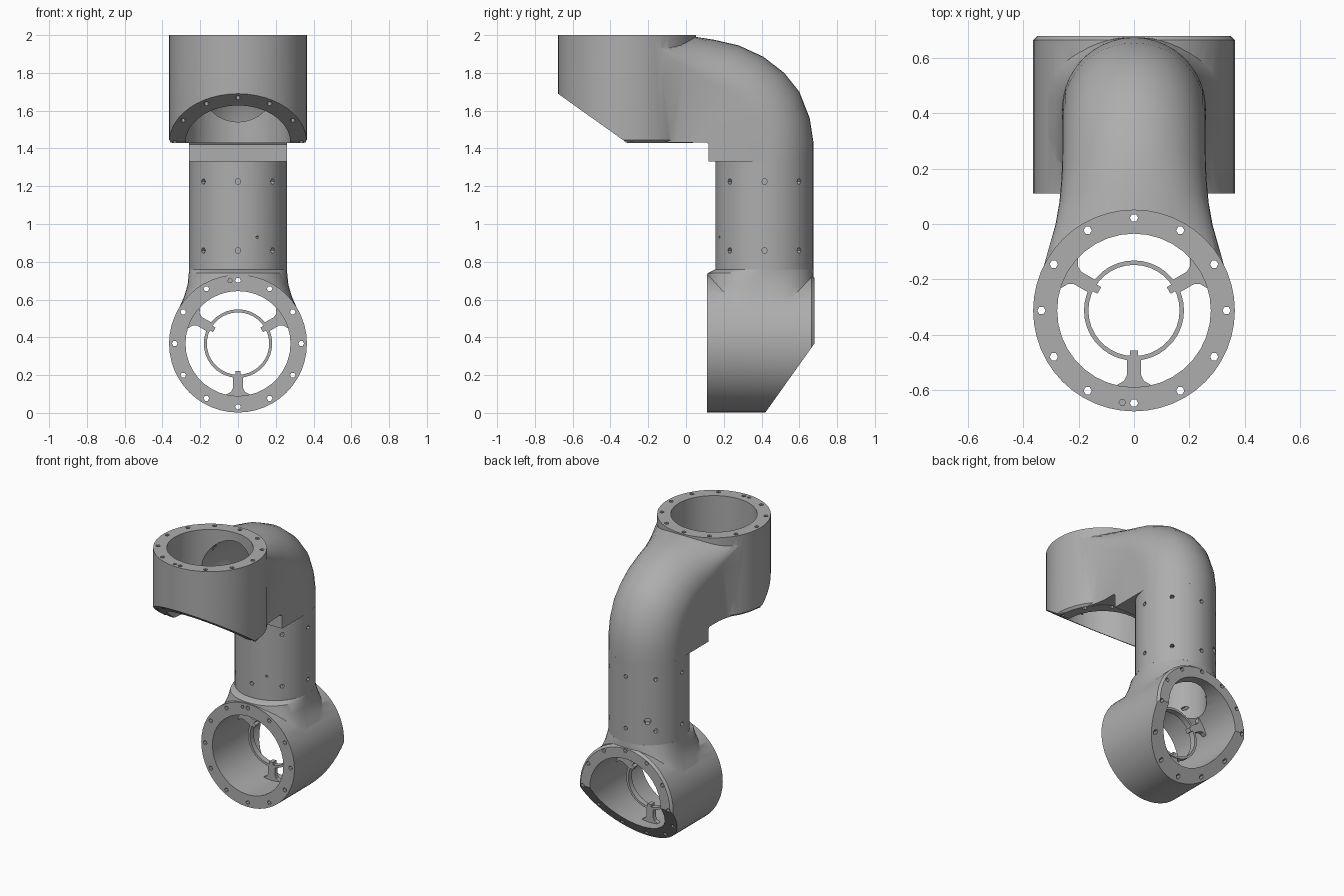
import bpy, bmesh
from math import sin, cos, pi, radians
from mathutils import Vector

cube = bpy.data.objects.get("Cube")
if cube:
    bpy.data.objects.remove(cube)

metal = bpy.data.materials.new("cast_grey")
GREY = (0.42, 0.42, 0.42, 1)
metal.diffuse_color = GREY
metal.use_nodes = True
metal.node_tree.nodes["Principled BSDF"].inputs["Base Color"].default_value = GREY


# Joint frames: u across, v towards the tube, t depth from the mounting face
def upper(u, v, t):
    return Vector((u, v - 0.313, 2 - t))


def lower(u, v, t):
    return Vector((u, t + 0.11, v + 0.367))


def plain(x, y, z):
    return Vector((x, y, z))


def add_loft(bm, rings, closed=False):
    """Skin a row of equal rings, capping the ends unless it loops."""
    rows = [[bm.verts.new(p) for p in ring] for ring in rings]
    n = len(rows[0])
    for a, b in zip(rows, rows[1:] + rows[:1] if closed else rows[1:]):
        for i in range(n):
            j = (i + 1) % n
            bm.faces.new((a[i], a[j], b[j], b[i]))
    if not closed:
        bm.faces.new(rows[0])
        bm.faces.new(rows[-1])


def finish(bm, name):
    bmesh.ops.recalc_face_normals(bm, faces=bm.faces)
    mesh = bpy.data.meshes.new(name)
    bm.to_mesh(mesh)
    bm.free()
    mesh.materials.append(metal)
    ob = bpy.data.objects.new(name, mesh)
    bpy.context.collection.objects.link(ob)
    return ob


def loft(name, rings):
    bm = bmesh.new()
    add_loft(bm, rings)
    return finish(bm, name)


def circle(frame, r, t, n=48, u=0, v=0):
    return [frame(u + r * cos(2 * pi * i / n), v + r * sin(2 * pi * i / n), t) for i in range(n)]


def combine(ob, other, operation, keep=False):
    bpy.context.view_layer.objects.active = ob
    mod = ob.modifiers.new(operation, 'BOOLEAN')
    mod.operation, mod.object, mod.solver = operation, other, 'EXACT'
    bpy.ops.object.modifier_apply(modifier=mod.name)
    if not keep:
        bpy.data.objects.remove(other)


def smooth(ob):
    bpy.ops.object.select_all(action='DESELECT')
    ob.select_set(True)
    bpy.context.view_layer.objects.active = ob
    bpy.ops.object.shade_smooth_by_angle(angle=radians(32))


RADIUS, BORE, DEPTH = 0.365, 0.278, 0.57


def joint_housing(name, frame):
    """Short drum with a bevelled far end and a slanted cut."""
    bm = bmesh.new()
    add_loft(bm, [circle(frame, RADIUS, 0), circle(frame, RADIUS, DEPTH - 0.015),
                  circle(frame, RADIUS - 0.015, DEPTH)])
    origin = frame(0, 0, 0)
    bmesh.ops.bisect_plane(bm, geom=bm.verts[:] + bm.edges[:] + bm.faces[:],
                           plane_co=frame(0, 0, DEPTH), clear_outer=True,
                           plane_no=frame(0, -0.26, 0.365) - origin)
    bmesh.ops.holes_fill(bm, edges=[e for e in bm.edges if e.is_boundary])
    return finish(bm, name)


def bore_out(ob, frame):
    """Main bore, ring of bolt holes and one blind pin hole."""
    combine(ob, loft("bore_cutter", [circle(frame, BORE, -0.1, 36), circle(frame, BORE, 0.7, 36)]),
            'DIFFERENCE')
    bm = bmesh.new()
    for i in range(12):
        a = i * pi / 6
        add_loft(bm, [circle(frame, 0.015, t, 6, 0.335 * cos(a), 0.335 * sin(a)) for t in (-0.1, 0.7)])
    side = 1 if frame is lower else -1
    add_loft(bm, [circle(frame, 0.012, t, 6, -0.042, side * 0.333) for t in (-0.1, 0.04)])
    combine(ob, finish(bm, "bolt_cutter"), 'DIFFERENCE')


# Elbow: D-shaped sections as inner y, inner z, outer y, outer z, half width, cap height
ELBOW = [
    (0.12, 1.33, 0.675, 1.33, 0.26, 0.26), (0.12, 1.42, 0.675, 1.43, 0.26, 0.26),
    (0.11, 1.432, 0.655, 1.56, 0.26, 0.26), (0.09, 1.432, 0.6, 1.70, 0.26, 0.26),
    (0.06, 1.432, 0.52, 1.80, 0.26, 0.26), (0.03, 1.432, 0.41, 1.885, 0.26, 0.25),
    (0, 1.432, 0.28, 1.945, 0.262, 0.24), (-0.05, 1.432, 0.15, 1.975, 0.27, 0.21),
    (-0.1, 1.432, 0.03, 1.994, 0.285, 0.16), (-0.17, 1.432, -0.1, 1.997, 0.315, 0.09),
    (-0.25, 1.432, -0.22, 1.998, 0.345, 0.04), (-0.32, 1.432, -0.32, 1.998, 0.36, 0.02)]


def d_section(y0, z0, y1, z1, w, cap):
    inner, outer = Vector((0, y0, z0)), Vector((0, y1, z1))
    length = (outer - inner).length
    along, across = (outer - inner) / length, Vector((1, 0, 0))
    arc = [inner + across * (w * cos(pi * i / 20)) + along * (length - cap + cap * sin(pi * i / 20))
           for i in range(21)]
    return [inner + across * w] + arc + [inner - across * w]


upper_housing = joint_housing("upper_housing", upper)
combine(upper_housing, loft("elbow", [d_section(*s) for s in ELBOW]), 'UNION')

# Neck: from the round tube to a squarish body: z, half x, half y, centre y, squareness
NECK = [(0.76, 0.26, 0.26, 0.415, 2), (0.74, 0.261, 0.281, 0.395, 2.2), (0.68, 0.267, 0.281, 0.395, 2.6),
        (0.62, 0.284, 0.281, 0.395, 3.2), (0.56, 0.31, 0.281, 0.395, 4.2),
        (0.48, 0.345, 0.281, 0.395, 7), (0.38, 0.362, 0.281, 0.395, 12)]


def squircle(z, a, b, y, power, n=48):
    def bend(c):
        return (abs(c) ** (2 / power)) * (1 if c > 0 else -1)
    return [Vector((a * bend(cos(2 * pi * (i + 0.5) / n)), y + b * bend(sin(2 * pi * (i + 0.5) / n)), z))
            for i in range(n)]


lower_housing = joint_housing("lower_housing", lower)
combine(lower_housing, loft("neck", [squircle(*s) for s in NECK]), 'UNION')

# Straight tube between the joints
TUBE_Y = 0.415
tube = loft("tube", [circle(plain, 0.26, z, 48, 0, TUBE_Y) for z in (0.76, 1.33)])

# Cable passage running from the lower bore, up the tube and round the elbow
path = [(TUBE_Y, 0.37, 0), (TUBE_Y, 1.4, 0)]
path += [(0.075 + 0.34 * cos(a), 1.4 + 0.34 * sin(a), a) for a in [pi / 16 * k for k in range(1, 9)]]
path += [(-0.25, 1.74, pi / 2)]
passage = loft("passage_cutter", [
    [Vector((p.x, y + p.y * cos(a), z + p.y * sin(a))) for p in circle(plain, 0.2, 0, 32)]
    for y, z, a in path])
for body in (upper_housing, lower_housing, tube):
    combine(body, passage, 'DIFFERENCE', keep=True)
bpy.data.objects.remove(passage)

bore_out(upper_housing, upper)
bore_out(lower_housing, lower)

# Blind screw holes round the tube: angle, height, size
screws = [(i * pi / 4, z, 0.015) for i in range(8) for z in (0.86, 1.225)]
screws += [(radians(-67), 0.93, 0.008), (radians(123), 0.93, 0.024)]
bm = bmesh.new()
for a, z, r in screws:
    out, side = Vector((cos(a), sin(a), 0)), Vector((-sin(a), cos(a), 0))
    base = Vector((0, TUBE_Y, z))
    add_loft(bm, [[base + out * d + side * p.x + Vector((0, 0, p.y)) for p in circle(plain, r, 0, 6)]
                  for d in (0.225, 0.3)])
combine(tube, finish(bm, "screw_cutter"), 'DIFFERENCE')


def cable_guide(name, frame):
    """Thin ring held in the bore by three flared spokes with small tabs."""
    bm = bmesh.new()
    near, far = 0.26, 0.30
    add_loft(bm, [[frame(r * cos(a), r * sin(a), t)
                   for r, t in ((0.165, near), (0.181, near), (0.181, far), (0.165, far))]
                  for a in [2 * pi * k / 36 for k in range(36)]], closed=True)
    half = [(0.175, 0.026), (0.235, 0.026), (0.255, 0.036), (0.268, 0.06), (0.279, 0.066)]
    spoke = half + [(r, -s) for r, s in reversed(half)]
    tab = [(0.145, 0.014), (0.17, 0.014), (0.17, -0.014), (0.145, -0.014)]
    for a in (pi / 6, 5 * pi / 6, 3 * pi / 2):
        for shape, t0, t1 in ((spoke, near + 0.005, far - 0.005), (tab, near, far)):
            add_loft(bm, [[frame(r * cos(a) - s * sin(a), r * sin(a) + s * cos(a), t) for r, s in shape]
                          for t in (t0, t1)])
    return finish(bm, name)


guides = [cable_guide("upper_cable_guide", upper), cable_guide("lower_cable_guide", lower)]
for ob in [upper_housing, lower_housing, tube] + guides:
    smooth(ob)
